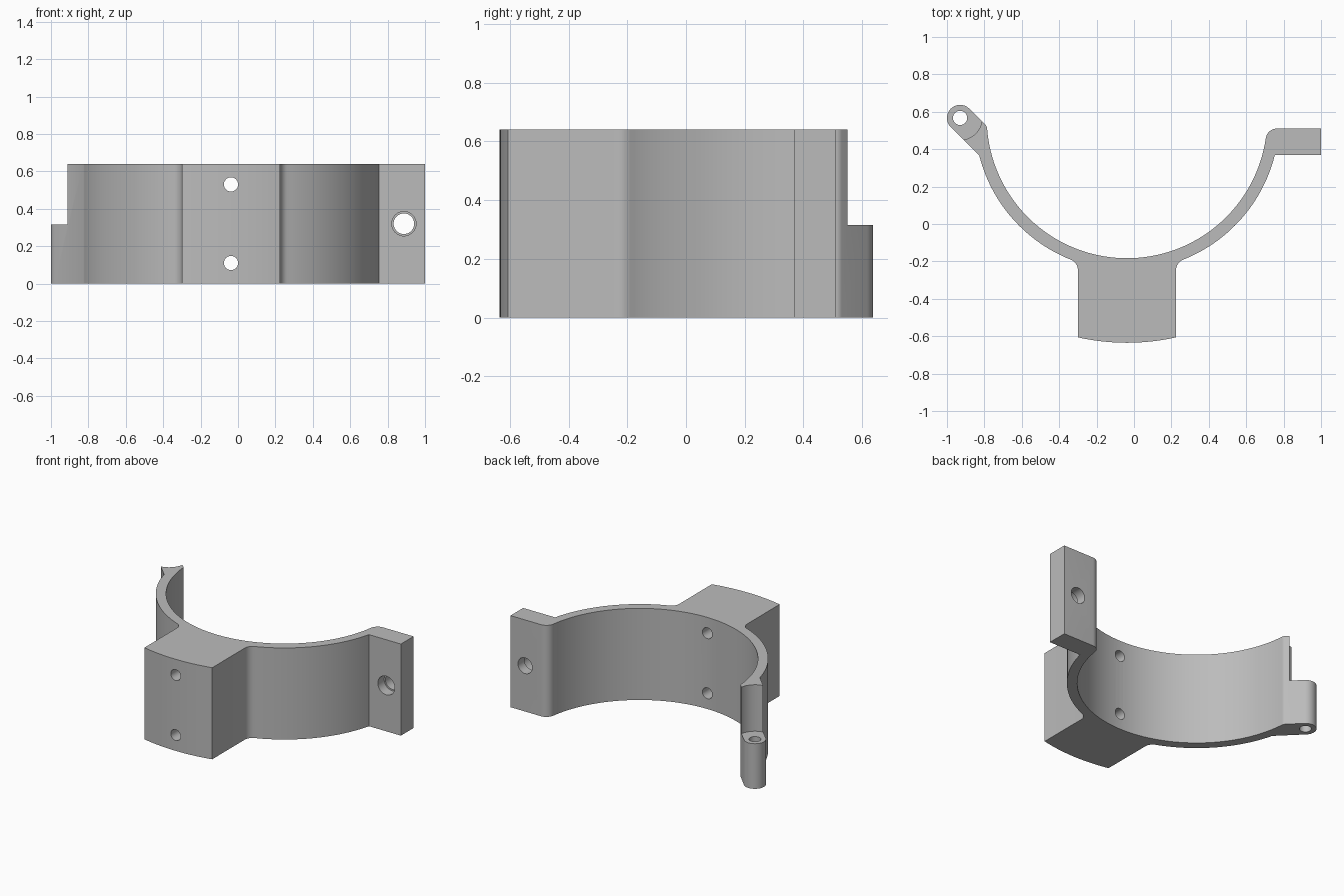
import bpy, bmesh
from math import radians, sin, cos, pi
from mathutils import Vector, Matrix

if "Cube" in bpy.data.objects:
    bpy.data.objects.remove(bpy.data.objects["Cube"], do_unlink=True)

HEIGHT = 0.64
CX, CY = -0.0375, 0.567           # centre of the half ring
INNER, OUTER = 0.75, 0.815
HINGE = Vector((-0.93, CY, 0))


def arc(dx, dy, r, a0, a1, n):
    """Points of an arc whose centre is offset from the ring centre."""
    angles = [radians(a0 + (a1 - a0) * i / n) for i in range(n + 1)]
    return [(CX + dx + r * cos(a), CY + dy + r * sin(a)) for a in angles]


def cut(body, name, location, radius, length, axis="Z"):
    """Subtract a cylinder centred on location."""
    turn = Matrix.Rotation(pi / 2, 4, "X") if axis == "Y" else Matrix.Identity(4)
    bm = bmesh.new()
    bmesh.ops.create_cone(bm, cap_ends=True, segments=48, radius1=radius,
                          radius2=radius, depth=length,
                          matrix=Matrix.Translation(location) @ turn)
    mesh = bpy.data.meshes.new(name)
    bm.to_mesh(mesh)
    bm.free()
    mesh.materials.append(grey)
    cutter = bpy.data.objects.new(name, mesh)
    cutter.hide_render = True
    bpy.context.collection.objects.link(cutter)
    mod = body.modifiers.new(name, "BOOLEAN")
    mod.operation, mod.solver, mod.object = "DIFFERENCE", "EXACT", cutter
    bpy.ops.object.modifier_apply(modifier=name)
    bpy.data.objects.remove(cutter, do_unlink=True)


# Material
grey = bpy.data.materials.new("plain grey")
grey.use_nodes = True
colour = (0.5, 0.5, 0.5, 1)
grey.diffuse_color = colour
grey.node_tree.nodes["Principled BSDF"].inputs["Base Color"].default_value = colour

# Outline: ring, hinge arm, mounting block and bolt flange
outline = arc(0, 0, INNER, -8.3, -175.7, 72)                  # inside of ring
outline += arc(-0.778, -0.058, 0.03, 4.3, 45, 6)              # rounded ring end
outline += arc(HINGE.x - CX, 0, 0.07, 45, 225, 24)            # hinge barrel
outline += arc(0, 0, OUTER, -165.7, -111.6, 28)               # outside, right
outline += arc(-0.3225, -0.8134, 0.06, 68.4, 0, 8)            # block fillet
outline += arc(0, 0, 1.202, -102.6, -77.4, 16)                # block front
outline += arc(0.3225, -0.8134, 0.06, 180, 111.6, 8)          # block fillet
outline += arc(0, 0, OUTER, -68.4, -14, 28)                   # outside, left
outline += [(1, 0.37), (1, 0.51)]                             # bolt flange
outline += arc(0.8015, -0.117, 0.06, 90, 171.7, 10)           # flange corner

bm = bmesh.new()
verts = [bm.verts.new((x, y, 0)) for x, y in outline]
bm.faces.new(verts)
bmesh.ops.remove_doubles(bm, verts=bm.verts[:], dist=0.003)
top = bmesh.ops.extrude_face_region(bm, geom=bm.faces[:])["geom"]
bmesh.ops.translate(bm, vec=(0, 0, HEIGHT),
                    verts=[g for g in top if isinstance(g, bmesh.types.BMVert)])
bmesh.ops.recalc_face_normals(bm, faces=bm.faces[:])
mesh = bpy.data.meshes.new("half_ring_bracket")
bm.to_mesh(mesh)
bm.free()
mesh.materials.append(grey)
bracket = bpy.data.objects.new("half_ring_bracket", mesh)
bpy.context.collection.objects.link(bracket)
bpy.context.view_layer.objects.active = bracket
bracket.select_set(True)

# Clearance above the hinge, and the pin hole
cut(bracket, "hinge_clearance", HINGE + Vector((0, 0, 0.715)), 0.118, 0.8)
cut(bracket, "pin_hole", HINGE + Vector((0, 0, 0.2)), 0.038, 0.8)

# Two screw holes through the mounting block
for z in (0.11, 0.53):
    cut(bracket, "screw_hole", Vector((CX, -0.4, z)), 0.038, 0.8, "Y")

# Stepped bolt hole through the flange
cut(bracket, "bolt_hole", Vector((0.887, 0.44, 0.32)), 0.055, 0.4, "Y")
cut(bracket, "bolt_counterbore", Vector((0.887, 0.34, 0.32)), 0.065, 0.2, "Y")

bpy.ops.object.shade_smooth_by_angle(angle=radians(30))
